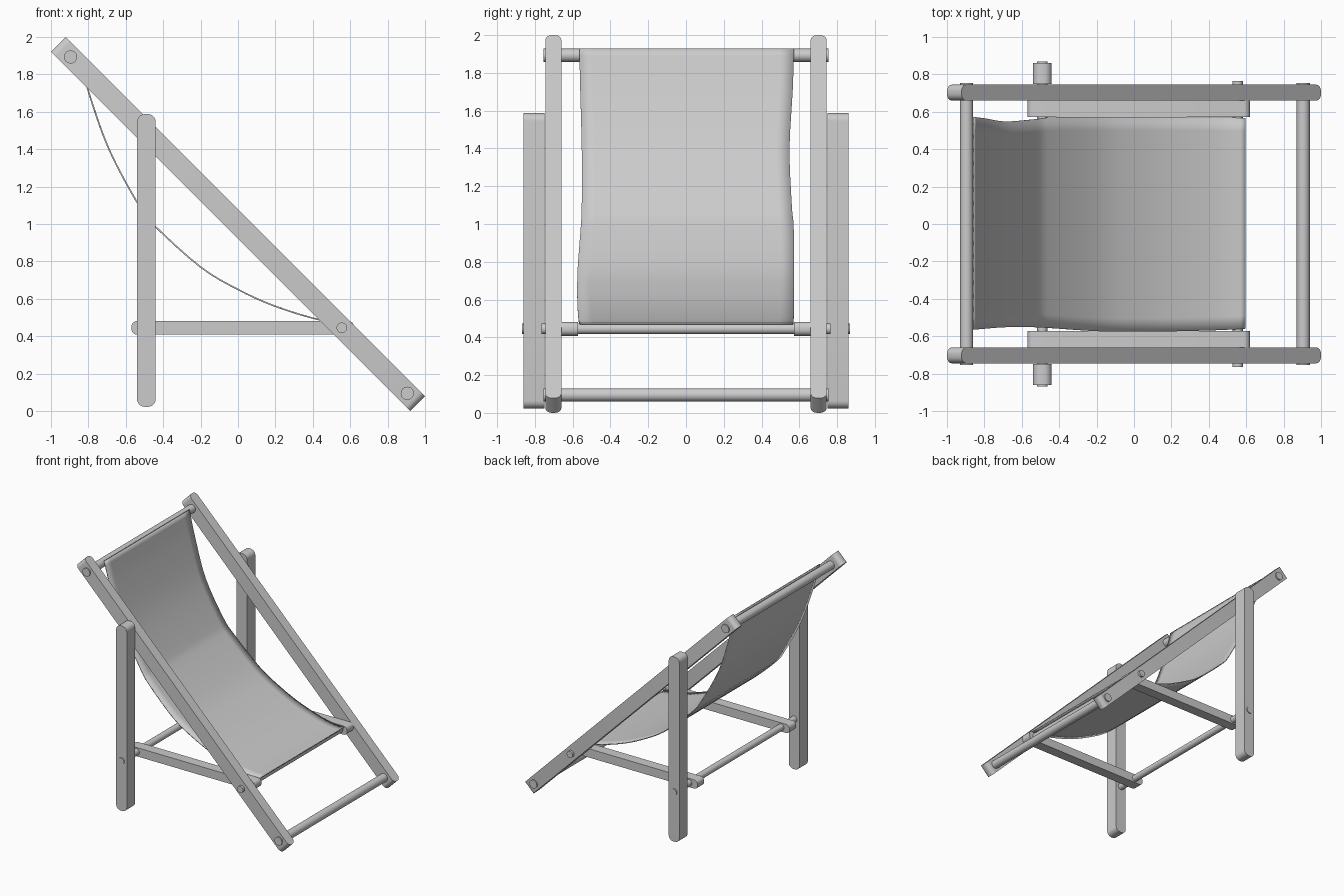
import bpy, bmesh, math
from mathutils import Matrix, Vector

if "Cube" in bpy.data.objects:
    bpy.data.objects.remove(bpy.data.objects["Cube"])


def finish(name, bm, smooth=True):
    bmesh.ops.recalc_face_normals(bm, faces=bm.faces)
    me = bpy.data.meshes.new(name)
    bm.to_mesh(me)
    bm.free()
    ob = bpy.data.objects.new(name, me)
    bpy.context.collection.objects.link(ob)
    bpy.ops.object.select_all(action='DESELECT')
    ob.select_set(True)
    bpy.context.view_layer.objects.active = ob
    bpy.ops.object.shade_smooth_by_angle(angle=math.radians(30))
    return ob


def board(name, centre, size, axis, radius, tilt=0.0):
    """Box whose four edges parallel to `axis` are rounded, tilted about y."""
    bm = bmesh.new()
    bmesh.ops.create_cube(bm, size=1, matrix=Matrix.Diagonal((*size, 1)))
    edges = [e for e in bm.edges
             if abs((e.verts[0].co - e.verts[1].co).normalized()[axis]) > 0.9]
    bmesh.ops.bevel(bm, geom=edges, offset=radius, segments=6, profile=0.5,
                    affect='EDGES')
    bm.transform(Matrix.Translation(centre) @ Matrix.Rotation(tilt, 4, 'Y'))
    return finish(name, bm)


def dowel(name, x, z, radius, half):
    bm = bmesh.new()
    bmesh.ops.create_cone(bm, cap_ends=True, segments=32, radius1=radius,
                          radius2=radius, depth=2 * half)
    bm.transform(Matrix.Translation((x, 0, z)) @ Matrix.Rotation(math.pi / 2, 4, 'X'))
    return finish(name, bm)


# Mirrored wooden frame boards
for side, s in (("right", -1), ("left", 1)):
    board(f"{side}_long_rail", (0, s * 0.7025, 1.0), (2.718, 0.085, 0.11), 2,
          0.036, math.radians(45))
    board(f"{side}_back_post", (-0.49, s * 0.804, 0.805), (0.1, 0.112, 1.565), 1, 0.042)
    board(f"{side}_seat_bar", (0.025, s * 0.616, 0.445), (1.19, 0.088, 0.074), 1, 0.032)

# Round cross dowels
dowel("top_dowel", -0.895, 1.893, 0.035, 0.755)
dowel("foot_dowel", 0.905, 0.095, 0.035, 0.755)
dowel("seat_front_dowel", 0.555, 0.445, 0.028, 0.765)
dowel("seat_back_dowel", -0.49, 0.445, 0.028, 0.868)

# Hanging fabric: x, z, edge at -y, edge at +y
stations = [Vector(p) for p in (
    (-0.858, 1.927, -0.565, 0.572), (-0.80, 1.71, -0.560, 0.565),
    (-0.69, 1.40, -0.552, 0.548), (-0.53, 1.10, -0.552, 0.560),
    (-0.44, 0.985, -0.557, 0.570), (-0.20, 0.77, -0.573, 0.573),
    (0.0, 0.65, -0.576, 0.572), (0.20, 0.56, -0.574, 0.571),
    (0.44, 0.487, -0.568, 0.570), (0.595, 0.472, -0.560, 0.567))]


def catmull(p0, p1, p2, p3, t):
    return 0.5 * (2 * p1 + (p2 - p0) * t + (2 * p0 - 5 * p1 + 4 * p2 - p3) * t * t
                  + (3 * p1 - p0 - 3 * p2 + p3) * t ** 3)


path = []
n = len(stations)
for i in range(n - 1):
    q = [stations[min(max(i + k, 0), n - 1)] for k in (-1, 0, 1, 2)]
    path += [catmull(*q, j / 4) for j in range(4)]
path.append(stations[-1])

bm = bmesh.new()
cols = 16
rows = []
for x, z, y0, y1 in path:
    rows.append([bm.verts.new((x, y0 + (y1 - y0) * c / cols, z)) for c in range(cols + 1)])
for a, b in zip(rows, rows[1:]):
    for c in range(cols):
        bm.faces.new((a[c], a[c + 1], b[c + 1], b[c]))
fabric = finish("sling_fabric", bm)
solid = fabric.modifiers.new("thickness", 'SOLIDIFY')
solid.thickness = 0.008
solid.offset = 0
